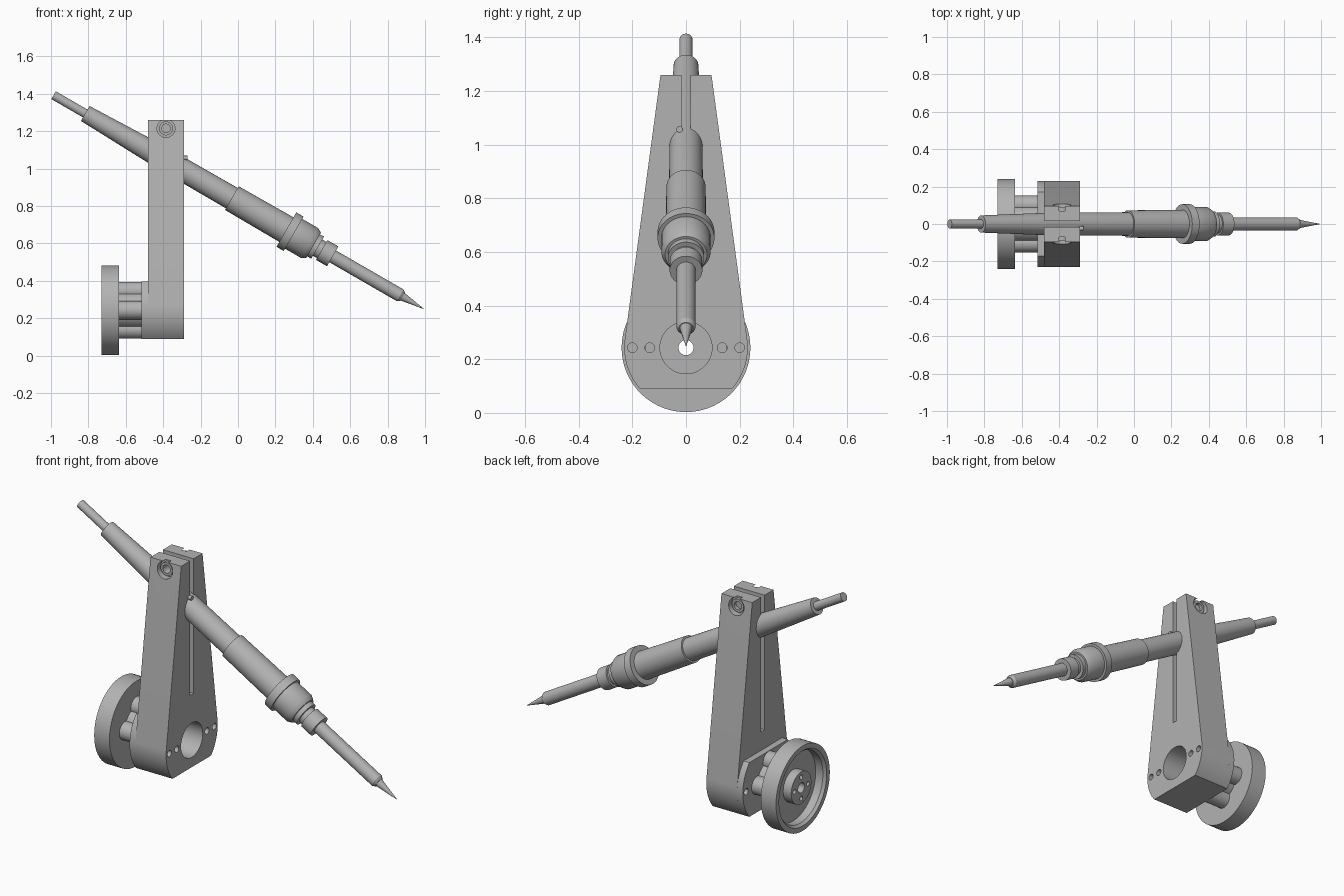
import bpy, bmesh, math
from mathutils import Vector

cube = bpy.data.objects.get("Cube")
if cube:
    bpy.data.objects.remove(cube, do_unlink=True)

grey = bpy.data.materials.new("satin grey")
grey.use_nodes = True
grey.diffuse_color = (0.45, 0.45, 0.45, 1)
grey.node_tree.nodes["Principled BSDF"].inputs["Base Color"].default_value = grey.diffuse_color

X, Y, Z = Vector((1, 0, 0)), Vector((0, 1, 0)), Vector((0, 0, 1))
HUB_Z = 0.243


def finish(name, bm, smooth=True):
    bmesh.ops.remove_doubles(bm, verts=bm.verts, dist=1e-5)
    bmesh.ops.recalc_face_normals(bm, faces=bm.faces)
    mesh = bpy.data.meshes.new(name)
    bm.to_mesh(mesh)
    bm.free()
    mesh.materials.append(grey)
    ob = bpy.data.objects.new(name, mesh)
    bpy.context.collection.objects.link(ob)
    if smooth:
        shade(ob)
    return ob


def activate(ob):
    bpy.ops.object.select_all(action='DESELECT')
    ob.select_set(True)
    bpy.context.view_layer.objects.active = ob


def shade(ob):
    activate(ob)
    bpy.ops.object.shade_smooth_by_angle(angle=math.radians(30))


def lathe(name, profile, origin, axis, closed=False, steps=48):
    """Turn (distance, radius) pairs about an axis; closed joins the ends as a ring."""
    bm = bmesh.new()
    if not closed:
        profile = [(profile[0][0], 0)] + profile + [(profile[-1][0], 0)]
    vs = [bm.verts.new((r, 0, s)) for s, r in profile]
    es = [bm.edges.new(p) for p in zip(vs, vs[1:])]
    if closed:
        es.append(bm.edges.new((vs[-1], vs[0])))
    bmesh.ops.spin(bm, geom=vs + es, cent=(0, 0, 0), axis=Z, angle=math.tau,
                   steps=steps, use_merge=True)
    rot = axis.to_track_quat('Z', 'Y').to_matrix()
    bmesh.ops.transform(bm, matrix=rot.to_4x4(), verts=bm.verts)
    bmesh.ops.translate(bm, vec=origin, verts=bm.verts)
    return finish(name, bm)


def rod(name, start, axis, length, r, steps=32):
    return lathe(name, [(0, r), (length, r)], Vector(start), axis, steps=steps)


def prism(name, outline, x0, x1):
    """Extrude a (y, z) outline along x."""
    bm = bmesh.new()
    face = bm.faces.new([bm.verts.new((x0, y, z)) for y, z in outline])
    new = bmesh.ops.extrude_face_region(bm, geom=[face])["geom"]
    bmesh.ops.translate(bm, vec=(x1 - x0, 0, 0),
                        verts=[v for v in new if isinstance(v, bmesh.types.BMVert)])
    return finish(name, bm)


def cut(ob, cutters):
    for c in cutters:
        mod = ob.modifiers.new("cut", 'BOOLEAN')
        mod.object, mod.operation, mod.solver = c, 'DIFFERENCE', 'EXACT'
        activate(ob)
        bpy.ops.object.modifier_apply(modifier=mod.name)
        bpy.data.objects.remove(c, do_unlink=True)
    shade(ob)


def arc(a0, a1, r=0.23, n=16):
    return [(r * math.cos(a0 + (a1 - a0) * i / n), HUB_Z + r * math.sin(a0 + (a1 - a0) * i / n))
            for i in range(n + 1)]


def base_holes():
    holes = [rod("bore", (-0.6, 0, HUB_Z), X, 0.5, 0.097, 48)]
    for y in (-0.2, -0.135, 0.135, 0.2):
        holes.append(rod("pin_hole", (-0.6, y, HUB_Z), X, 0.5, 0.018, 20))
    return holes


# Tapered clamp arm with rounded, flat-bottomed foot
low = math.asin(0.153 / 0.23)
top = math.radians(7)
outline = [(-0.095, 1.26)] + arc(math.pi - top, math.pi + low) + arc(-low, top) + [(0.095, 1.26)]
arm = prism("clamp_arm", outline, -0.48, -0.288)
slot = prism("slot", [(-0.016, 0.5), (0.016, 0.5), (0.016, 1.4), (-0.016, 1.4)], -0.6, -0.2)
screw = Vector((-0.385, 0, 1.215))
cutters = base_holes() + [slot, rod("screw_hole", screw - 0.3 * Y, Y, 0.6, 0.024)]
for side in (-1, 1):
    cutters.append(rod("counterbore", screw + side * 0.07 * Y, side * Y, 0.2, 0.048))
cut(arm, cutters)

# Clamp screw collars in the counterbores
for side, label in ((-1, "front"), (1, "back")):
    lathe(label + "_screw_collar", [(0.06, 0.023), (0.088, 0.023), (0.088, 0.037), (0.06, 0.037)],
          screw, side * Y, closed=True)

# Mounting plate behind the foot
plate = prism("mounting_plate", arc(-low, low) + arc(math.pi - low, math.pi + low), -0.516, -0.48)
cut(plate, base_holes())

# Spacer between plate and wheel: pierced core with four rounded lobes
hub = Vector((0, 0, HUB_Z))
lathe("spacer_core", [(-0.64, 0.028), (-0.51, 0.028), (-0.51, 0.1), (-0.64, 0.1)],
      hub, X, closed=True)
for i in range(4):
    a = i * math.pi / 2
    rod("spacer_lobe", (-0.64, 0.102 * math.cos(a), HUB_Z + 0.102 * math.sin(a)), X, 0.125, 0.05)

# Dished wheel with a raised, drilled boss
wheel = lathe("wheel", [(-0.635, 0.028), (-0.635, 0.24), (-0.73, 0.24), (-0.73, 0.212),
                        (-0.715, 0.2), (-0.67, 0.2), (-0.67, 0.09), (-0.72, 0.09),
                        (-0.72, 0.028)], hub, X, closed=True, steps=72)
drills = []
for i in range(4):
    a = i * math.pi / 2
    drills.append(rod("drill", (-0.8, 0.06 * math.cos(a), HUB_Z + 0.06 * math.sin(a)),
                      X, 0.12, 0.013, 16))
cut(wheel, drills)

# Pencil-shaped tool, turned about an axis sloping up to the right side
tip = Vector((0.993, 0, 0.25))
slope = Vector((-math.cos(math.radians(30)), 0, 0.5))
lathe("tool_tip", [(0, 0.001), (0.15, 0.026)], tip, slope)
lathe("tool_shaft", [(0.13, 0.026), (0.145, 0.036), (0.58, 0.036)], tip, slope)
lathe("shaft_collar", [(0.562, 0.061), (0.63, 0.061), (0.63, 0.05), (0.655, 0.05),
                       (0.655, 0.068), (0.685, 0.068)], tip, slope)
lathe("handle_nut", [(0.68, 0.078), (0.705, 0.092), (0.803, 0.092), (0.803, 0.106),
                     (0.848, 0.106)], tip, slope)
lathe("handle_grip", [(0.84, 0.076), (1.185, 0.073)], tip, slope)
lathe("handle_barrel", [(1.18, 0.063), (1.65, 0.061), (2.09, 0.046)], tip, slope)
lathe("cable", [(2.08, 0.024), (2.285, 0.024)], tip, slope)

# Small locating pin on top of the barrel
rod("locating_pin", (-0.31, -0.024, 1.057), X, 0.04, 0.012, 16)
